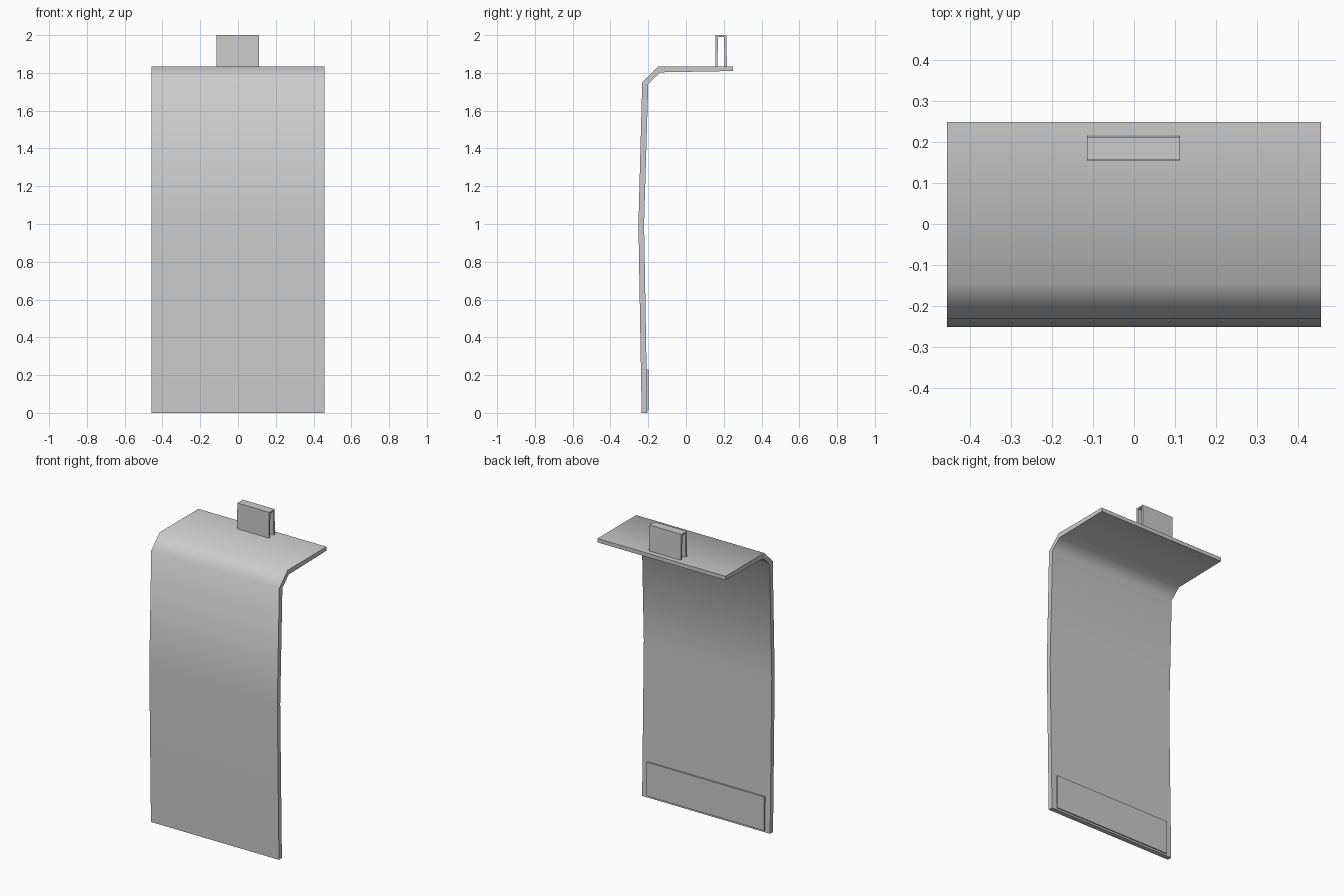
import bpy, math

if "Cube" in bpy.data.objects:
    bpy.data.objects.remove(bpy.data.objects["Cube"])


def extrude_x(name, profile, x0, x1, angle=60):
    """Extrude a closed (y, z) profile along x, with smooth bends and sharp edges."""
    n = len(profile)
    verts = [(x, y, z) for x in (x0, x1) for y, z in profile]
    faces = [(i, (i + 1) % n, n + (i + 1) % n, n + i) for i in range(n)]
    faces += [tuple(range(n - 1, -1, -1)), tuple(range(n, 2 * n))]
    mesh = bpy.data.meshes.new(name)
    mesh.from_pydata(verts, [], faces)
    obj = bpy.data.objects.new(name, mesh)
    bpy.context.collection.objects.link(obj)
    bpy.ops.object.select_all(action='DESELECT')
    obj.select_set(True)
    bpy.context.view_layer.objects.active = obj
    # consistent outward normals
    bpy.ops.object.mode_set(mode='EDIT')
    bpy.ops.mesh.select_all(action='SELECT')
    bpy.ops.mesh.normals_make_consistent(inside=False)
    bpy.ops.object.mode_set(mode='OBJECT')
    bpy.ops.object.shade_smooth_by_angle(angle=math.radians(angle))
    return obj


# bent sheet: slightly bowed front, chamfered bend, flat top shelf
outer = [(-0.235, 0), (-0.252, 1.0), (-0.232, 1.75), (-0.145, 1.835), (0.25, 1.835)]
inner = [(0.25, 1.81), (-0.135, 1.803), (-0.20, 1.742), (-0.222, 1.0), (-0.205, 0)]
extrude_x("bent_panel", outer + inner, -0.457, 0.457)

# strip fixed to the inner face near the bottom edge
extrude_x("bottom_strip", [(-0.215, 0.012), (-0.198, 0.012), (-0.198, 0.23), (-0.215, 0.23)],
          -0.42, 0.42, 30)

# open-ended latch loop standing on the shelf
extrude_x("top_latch", [(0.155, 1.83), (0.157, 2.0), (0.213, 2.0), (0.217, 1.83),
                        (0.205, 1.83), (0.201, 1.99), (0.170, 1.99), (0.166, 1.83)],
          -0.115, 0.112)
